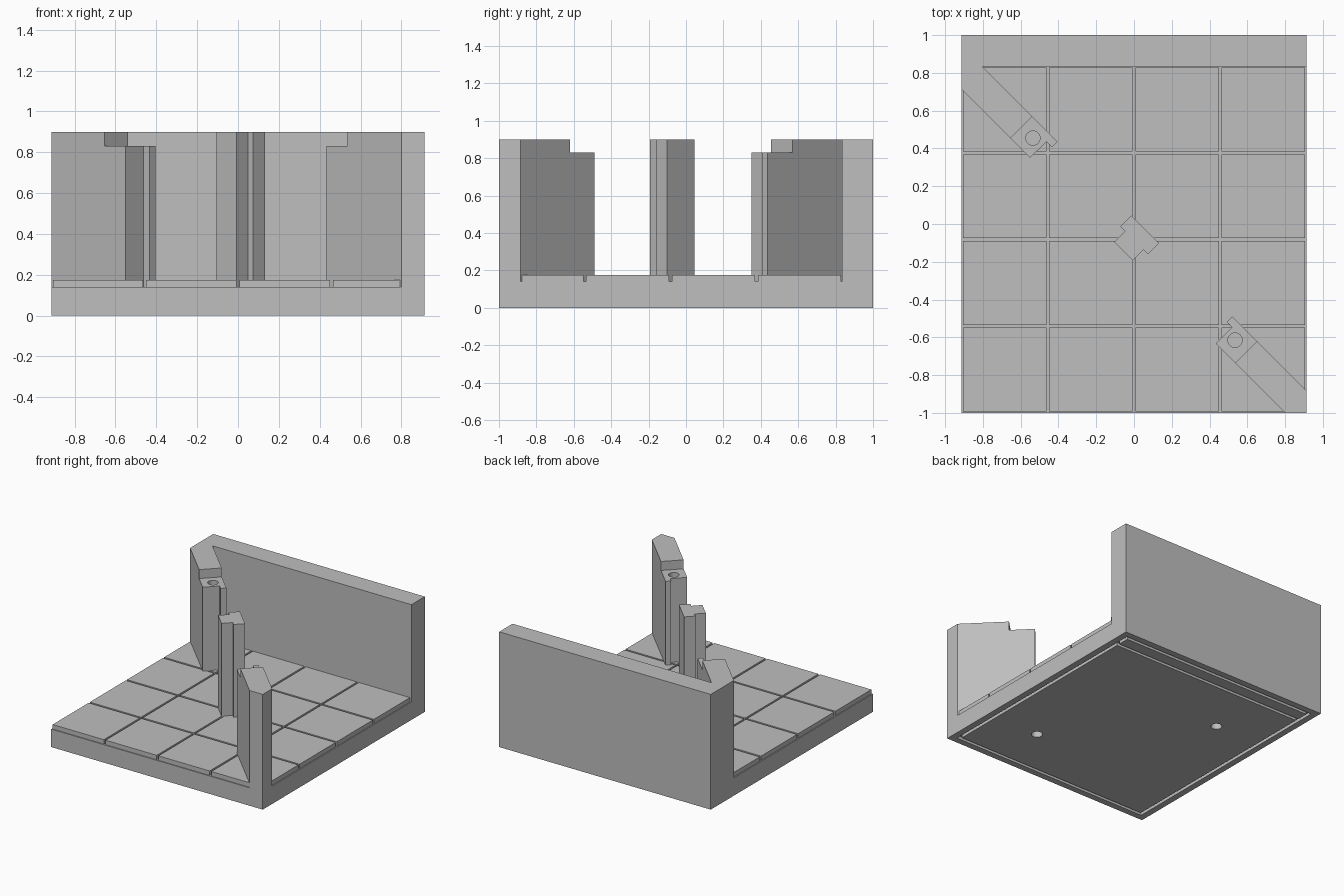
import bpy, bmesh
from mathutils import Vector

cube = bpy.data.objects.get("Cube")
if cube:
    bpy.data.objects.remove(cube, do_unlink=True)

stone = bpy.data.materials.new("stone_grey")
stone.use_nodes = True
GREY = (0.52, 0.52, 0.52, 1)
stone.diffuse_color = GREY
stone.node_tree.nodes["Principled BSDF"].inputs["Base Color"].default_value = GREY

HX, HY = 0.914, 1.0            # half width and half depth
SLAB, FLOOR, LEDGE, TOP = 0.14, 0.175, 0.83, 0.9
WALL_Y = 0.835                 # inner face of the back wall
GAP = 0.015


def finish(name, bm):
    bmesh.ops.recalc_face_normals(bm, faces=bm.faces)
    mesh = bpy.data.meshes.new(name)
    bm.to_mesh(mesh)
    bm.free()
    mesh.materials.append(stone)
    obj = bpy.data.objects.new(name, mesh)
    bpy.context.collection.objects.link(obj)
    return obj


def prism(name, outline, z0, z1):
    bm = bmesh.new()
    base = bm.faces.new([bm.verts.new((x, y, z0)) for x, y in outline])
    up = bmesh.ops.extrude_face_region(bm, geom=[base])["geom"]
    bmesh.ops.translate(bm, vec=Vector((0, 0, z1 - z0)),
                        verts=[v for v in up if isinstance(v, bmesh.types.BMVert)])
    if not any(f.calc_center_median().z < z0 + 1e-5 for f in bm.faces):
        bm.faces.new([v for v in bm.verts if v.co.z < z0 + 1e-5])
    return finish(name, bm)


def box(name, x0, x1, y0, y1, z0, z1):
    return prism(name, [(x0, y0), (x1, y0), (x1, y1), (x0, y1)], z0, z1)


def cylinder(name, x, y, z0, z1, r):
    bm = bmesh.new()
    bmesh.ops.create_cone(bm, cap_ends=True, segments=32, radius1=r, radius2=r, depth=z1 - z0)
    bmesh.ops.translate(bm, vec=Vector((x, y, (z0 + z1) / 2)), verts=bm.verts)
    return finish(name, bm)


def cut(obj, cutter):
    cutter.hide_render = True
    mod = obj.modifiers.new("cut", "BOOLEAN")
    mod.operation, mod.solver, mod.object = "DIFFERENCE", "EXACT", cutter
    bpy.context.view_layer.objects.active = obj
    bpy.ops.object.modifier_apply(modifier=mod.name)
    bpy.data.objects.remove(cutter, do_unlink=True)


def diagonal(points):
    """Turn (across, along) diagonal coordinates into x, y."""
    return [((s + d) / 2, (s - d) / 2) for s, d in points]


# Base slab, with grooves and two sockets underneath
slab = box("base_slab", -HX, HX, -HY, HY, 0, SLAB)
RIM, GW, GD = 0.05, 0.025, 0.025
ix, iy = HX - RIM, HY - RIM
for side in (-1, 1):
    xs = sorted((side * ix, side * (ix - GW)))
    ys = sorted((side * iy, side * (iy - GW)))
    cut(slab, box("cutter", xs[0], xs[1], -iy, iy, -0.1, GD))
    cut(slab, box("cutter", -ix, ix, ys[0], ys[1], -0.1, GD))
cut(slab, box("cutter", -ix, ix, 0.81, 0.81 + GW, -0.1, GD))
for x, y in ((-0.457, 0.376), (0.457, -0.541)):
    cut(slab, cylinder("cutter", x, y, -0.1, 0.05, 0.04))

# Floor tiles
px, py = 2 * HX / 4, (WALL_Y + HY) / 4
for i in range(4):
    for j in range(4):
        x, y = -HX + i * px, -HY + j * py
        box(f"floor_tile_{i}_{j}", x + GAP / 2, x + px - GAP / 2,
            y + GAP / 2, y + py - GAP / 2, SLAB, FLOOR)

# Back wall
box("back_wall", -HX, HX, WALL_Y, HY, SLAB, TOP)

# Diagonal walls: full-height tail, then a lower notched end with a peg hole
LO, HI, MID = -0.2, 0.03, -0.028
walls = (
    ("rear", -1.107, -0.9, -0.84, (-0.535, 0.455),
     [(HI - WALL_Y, WALL_Y), (-HX, WALL_Y), (-HX, LO + HX)]),
    ("front", 1.272, 1.066, 1.01, (0.535, -0.615),
     [(HX, HI - HX), (HX, -HY), (LO + HY, -HY)]),
)
for name, step, near, tip, hole, tail in walls:
    prism(name + "_diagonal_wall", diagonal([(LO, step), (HI, step)]) + tail, SLAB, TOP)
    end = prism(name + "_wall_end", diagonal(
        [(LO, step), (LO, near), (MID, near), (MID, tip), (HI, tip), (HI, step)]), SLAB, LEDGE)
    cut(end, cylinder("cutter", hole[0], hole[1], LEDGE - 0.05, LEDGE + 0.1, 0.038))

# Free-standing middle post with stepped ends
C = -0.086
prism("middle_post", diagonal(
    [(HI, -0.06), (HI, 0.233), (C, 0.233), (C, 0.186),
     (LO, 0.186), (LO, -0.01), (C, -0.01), (C, -0.06)]), SLAB, TOP)
